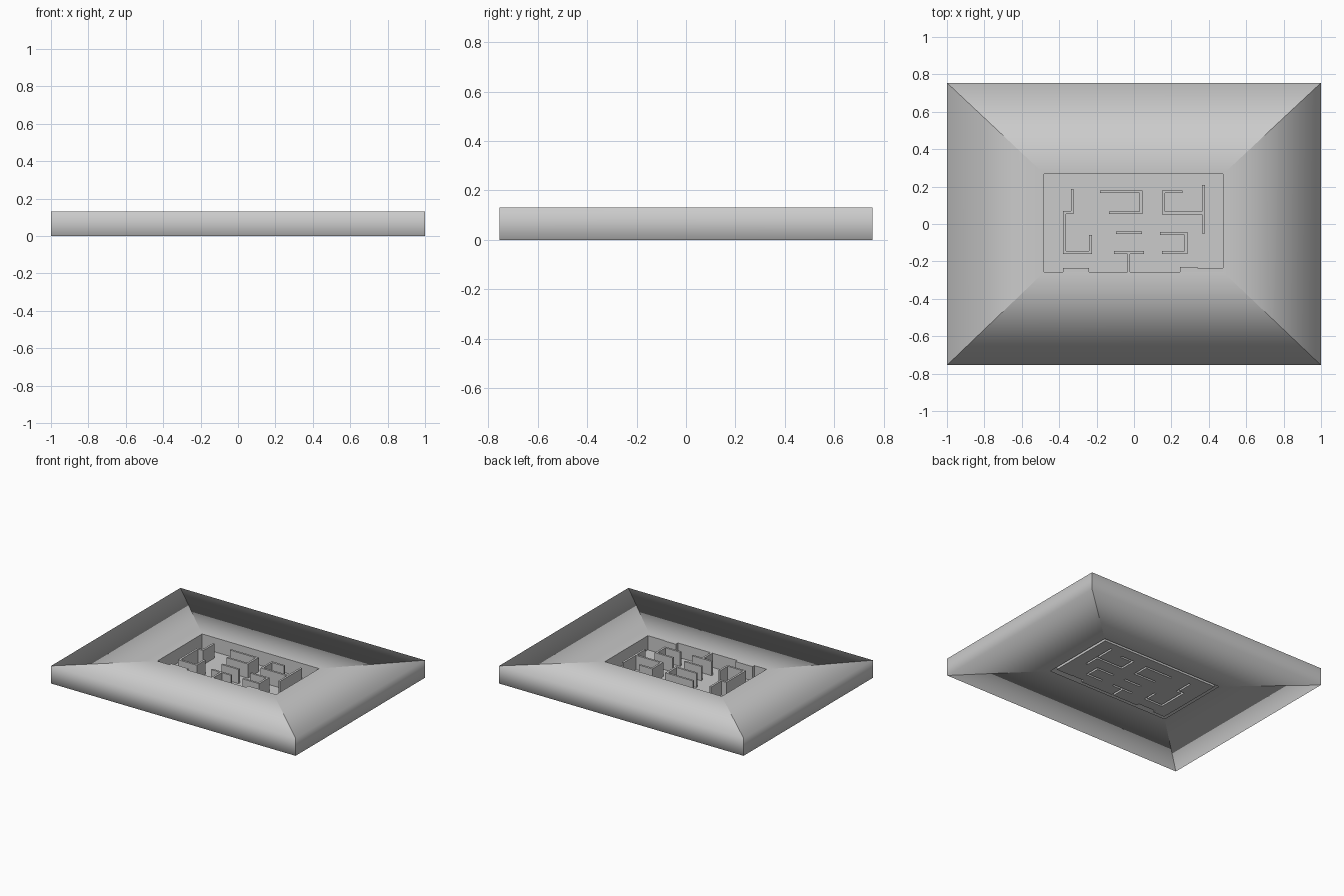
import bpy, bmesh

if "Cube" in bpy.data.objects:
    bpy.data.objects.remove(bpy.data.objects["Cube"])

TOP, FLOOR, T = 0.115, 0.01, 0.0075      # wall top, recess floor, half wall thickness
X0, X1, Y0, Y1 = -0.48, 0.477, -0.257, 0.267  # recess rectangle


def make_object(name, bm):
    mesh = bpy.data.meshes.new(name)
    bm.to_mesh(mesh)
    bm.free()
    ob = bpy.data.objects.new(name, mesh)
    bpy.context.collection.objects.link(ob)
    return ob


def corners(x0, x1, y0, y1, z):
    return [(x0, y0, z), (x1, y0, z), (x1, y1, z), (x0, y1, z)]


# Surrounding block: four separately smoothed sides, creased along the diagonals
g = 0.02
rings = [
    corners(X0, X1, Y0, Y1, TOP),
    corners(-1, 1, -0.755, 0.755, 0.13),
    corners(-1, 1, -0.755, 0.755, 0.0),
    corners(X0 - g, X1 + g, Y0 - g, Y1 + g, FLOOR),
]
bm = bmesh.new()
for i in range(4):
    j = (i + 1) % 4
    strip = [(bm.verts.new(r[i]), bm.verts.new(r[j])) for r in rings]
    for (a, b), (c, d) in zip(strip, strip[1:]):
        f = bm.faces.new((a, c, d, b))
        f.smooth = True
make_object("surrounding_block", bm)

# Maze wall centre lines
paths = [
    [(-.33, .18), (-.33, .062), (-.372, .062), (-.372, -.153), (-.232, -.153), (-.232, -.065)],
    [(-.175, .172), (.037, .172), (.037, .06), (-.125, .06)],
    [(.253, .172), (.157, .172), (.157, .058), (.372, .058)],
    [(.372, .2), (.372, -.042)],
    [(-.09, -.047), (.036, -.047)],
    [(.147, -.05), (.278, -.05), (.278, -.153), (.157, -.153)],
    [(-.1, -.153), (.046, -.153)],
    [(-.028, -.153), (-.028, Y0 + T)],
]
rects = []
for p in paths:
    for (ax, ay), (bx, by) in zip(p, p[1:]):
        rects.append((min(ax, bx) - T, max(ax, bx) + T, min(ay, by) - T, max(ay, by) + T))
# Shallow steps along the front edge of the recess
rects += [(-.38, -.24, Y0, -.236), (.245, .34, Y0, -.231), (.34, X1, Y0, -.236)]

# Maze: one height per cell, with upright faces wherever the height changes
xs = sorted({round(v, 4) for r in rects for v in r[:2]} | {X0, X1})
ys = sorted({round(v, 4) for r in rects for v in r[2:]} | {Y0, Y1})
nx, ny = len(xs) - 1, len(ys) - 1


def height(i, j):
    if not (0 <= i < nx and 0 <= j < ny):
        return TOP
    cx, cy = (xs[i] + xs[i + 1]) / 2, (ys[j] + ys[j + 1]) / 2
    return TOP if any(a < cx < b and c < cy < d for a, b, c, d in rects) else FLOOR


bm = bmesh.new()


def quad(*pts):
    bm.faces.new([bm.verts.new(p) for p in pts])


for i in range(nx + 1):
    for j in range(ny + 1):
        h, hl, hb = height(i, j), height(i - 1, j), height(i, j - 1)
        x, y = xs[i], ys[j]
        if i < nx and j < ny:
            quad(*corners(x, xs[i + 1], y, ys[j + 1], h))
        if j < ny and h != hl:
            quad((x, y, hl), (x, ys[j + 1], hl), (x, ys[j + 1], h), (x, y, h))
        if i < nx and h != hb:
            quad((x, y, h), (xs[i + 1], y, h), (xs[i + 1], y, hb), (x, y, hb))
bmesh.ops.remove_doubles(bm, verts=bm.verts, dist=1e-5)
bmesh.ops.dissolve_limit(bm, angle_limit=0.01, verts=bm.verts, edges=bm.edges)
make_object("maze_floor_and_walls", bm)
